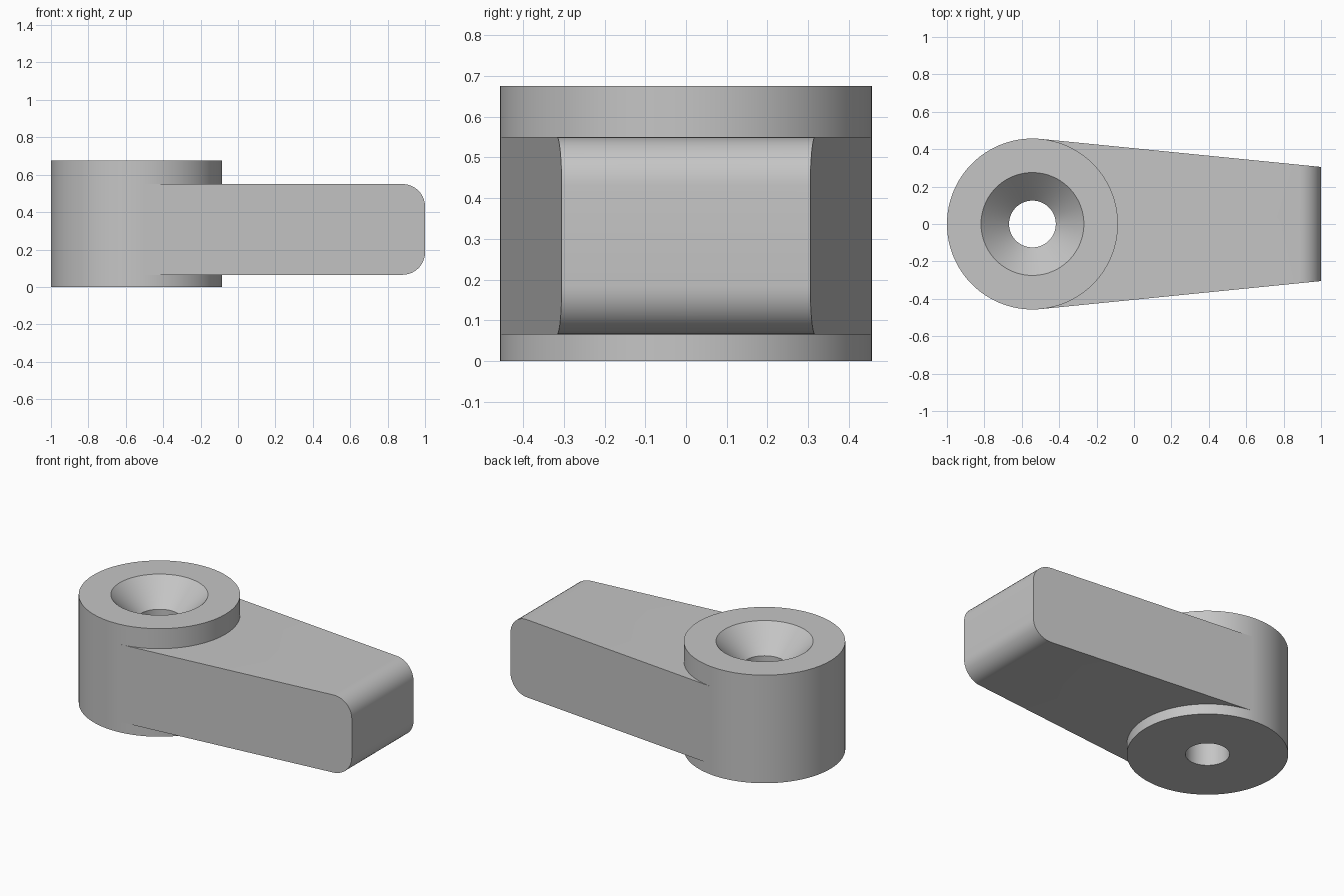
import bpy, bmesh, math

cube = bpy.data.objects.get("Cube")
if cube:
    bpy.data.objects.remove(cube, do_unlink=True)

grey = bpy.data.materials.new("plain_grey")
grey.use_nodes = True
grey.diffuse_color = (0.56, 0.56, 0.56, 1)
grey.node_tree.nodes["Principled BSDF"].inputs["Base Color"].default_value = (0.56, 0.56, 0.56, 1)

HUB_X, HUB_R, HUB_TOP = -0.543, 0.457, 0.675
HOLE_R, SINK_R = 0.125, 0.275
ARM_LOW, ARM_HIGH, TIP_HALF, FILLET = 0.065, 0.55, 0.305, 0.12


def finish(name, bm):
    bmesh.ops.recalc_face_normals(bm, faces=bm.faces)
    mesh = bpy.data.meshes.new(name)
    bm.to_mesh(mesh)
    bm.free()
    mesh.materials.append(grey)
    obj = bpy.data.objects.new(name, mesh)
    bpy.context.collection.objects.link(obj)
    bpy.ops.object.select_all(action="DESELECT")
    obj.select_set(True)
    bpy.context.view_layer.objects.active = obj
    bpy.ops.object.shade_smooth_by_angle(angle=math.radians(30))
    return obj


def bridge(bm, a, b):
    n = len(a)
    for i in range(n):
        j = (i + 1) % n
        bm.faces.new((a[i], a[j], b[j], b[i]))


# Hub: a closed ring profile turned around the bore, with a countersunk top
bm = bmesh.new()
profile = [(HOLE_R, 0), (HUB_R, 0), (HUB_R, HUB_TOP), (SINK_R, HUB_TOP),
           (HOLE_R, HUB_TOP - (SINK_R - HOLE_R))]
SEGMENTS = 128
rings = []
for k in range(SEGMENTS):
    t = math.tau * k / SEGMENTS
    rings.append([bm.verts.new((HUB_X + r * math.cos(t), r * math.sin(t), z))
                  for r, z in profile])
for k in range(SEGMENTS):
    bridge(bm, rings[k], rings[(k + 1) % SEGMENTS])
finish("hub", bm)

# Arm: sides run tangent from the hub and taper to a rounded tip
reach = 1 - HUB_X
lean = math.asin(HUB_R / math.hypot(reach, TIP_HALF)) - math.atan2(TIP_HALF, reach)
start_x = HUB_X + HUB_R * math.sin(lean)


def half_width(x):
    return TIP_HALF + (1 - x) * math.tan(lean)


def arm_section(x0):
    points = [(x0, ARM_HIGH), (x0, ARM_LOW)]
    for centre_z, first in ((ARM_LOW + FILLET, -90), (ARM_HIGH - FILLET, 0)):
        for i in range(11):
            a = math.radians(first + 9 * i)
            points.append((1 - FILLET + FILLET * math.cos(a), centre_z + FILLET * math.sin(a)))
    return points


# The hidden root is notched at the middle so it stays clear of the bore
bm = bmesh.new()
sections = []
for side, x0 in ((-1, start_x), (0, HUB_X + 0.3), (1, start_x)):
    sections.append([bm.verts.new((x, side * half_width(x), z)) for x, z in arm_section(x0)])
bridge(bm, sections[0], sections[1])
bridge(bm, sections[1], sections[2])
bm.faces.new(sections[0])
bm.faces.new(sections[2])
finish("arm", bm)
